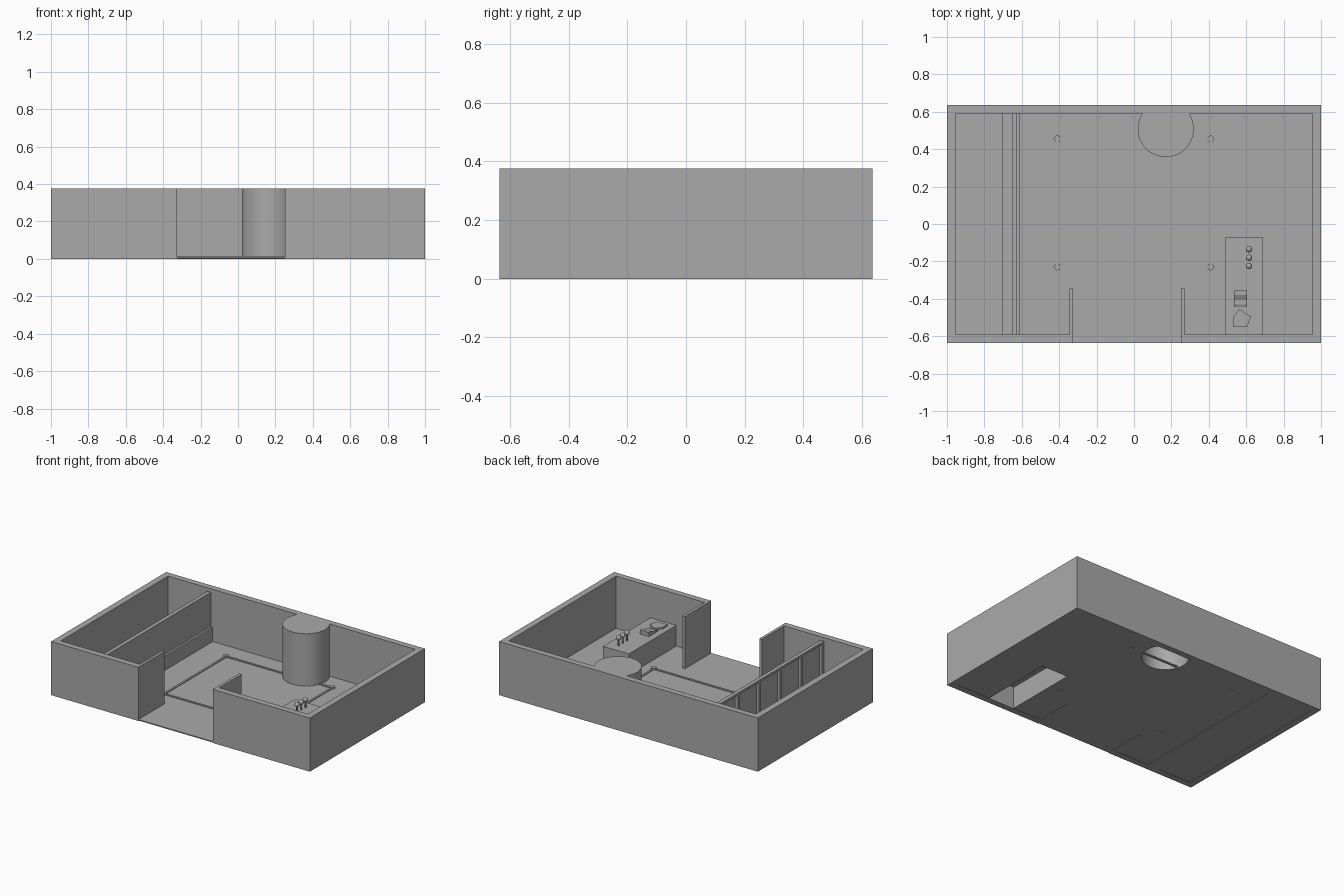
import bpy, bmesh, math
from mathutils import Vector

cube = bpy.data.objects.get("Cube")
if cube:
    bpy.data.objects.remove(cube, do_unlink=True)

GREY = (0.4, 0.4, 0.4, 1.0)
grey = bpy.data.materials.new("plain_grey")
grey.use_nodes = True
grey.diffuse_color = GREY
for node in grey.node_tree.nodes:
    if node.type == 'BSDF_PRINCIPLED':
        node.inputs["Base Color"].default_value = GREY

H = 0.375       # wall height
FLOOR = 0.01    # floor surface
TOP = 0.155     # counter top


def finish(name, bm):
    bmesh.ops.recalc_face_normals(bm, faces=bm.faces)
    mesh = bpy.data.meshes.new(name)
    bm.to_mesh(mesh)
    bm.free()
    ob = bpy.data.objects.new(name, mesh)
    bpy.context.collection.objects.link(ob)
    mesh.materials.append(grey)
    return ob


def prism(name, outline, z0, z1, open_bottom=False):
    """Extrude a flat outline from z0 up to z1."""
    bm = bmesh.new()
    base = bm.faces.new([bm.verts.new((x, y, z0)) for x, y in outline])
    res = bmesh.ops.extrude_face_region(bm, geom=[base], use_keep_orig=True)
    verts = [g for g in res["geom"] if isinstance(g, bmesh.types.BMVert)]
    bmesh.ops.translate(bm, verts=verts, vec=(0, 0, z1 - z0))
    bmesh.ops.recalc_face_normals(bm, faces=bm.faces)
    if open_bottom:
        low = [f for f in bm.faces if all(abs(v.co.z - z0) < 1e-5 for v in f.verts)]
        bmesh.ops.delete(bm, geom=low, context='FACES_ONLY')
    return finish(name, bm)


def rect(x0, x1, y0, y1):
    return [(x0, y0), (x1, y0), (x1, y1), (x0, y1)]


def ring(cx, cy, r, n=16):
    return [(cx + r * math.cos(math.tau * i / n), cy + r * math.sin(math.tau * i / n))
            for i in range(n)]


def smooth(ob):
    bpy.ops.object.select_all(action='DESELECT')
    ob.select_set(True)
    bpy.context.view_layer.objects.active = ob
    bpy.ops.object.shade_smooth_by_angle(angle=math.radians(30))


# Outer walls with the front opening and its two inward return walls
OX, OY, IX, IY = 1.0, 0.635, 0.955, 0.592
DL, DR, RET, T = -0.325, 0.25, -0.345, 0.02
prism("outer_walls", [
    (DL, -OY), (DL, RET), (DL - T, RET), (DL - T, -IY), (-IX, -IY), (-IX, IY),
    (IX, IY), (IX, -IY), (DR + T, -IY), (DR + T, RET), (DR, RET), (DR, -OY),
    (OX, -OY), (OX, OY), (-OX, OY), (-OX, -OY)], 0, H)

# Floor, running out through the opening
floor = prism("floor", [(-IX, -IY), (DL, -IY), (DL, -OY), (DR, -OY), (DR, -IY),
                        (IX, -IY), (IX, IY), (-IX, IY)], 0.003, FLOOR)

# Round column standing against the back wall, hollow below
CX, CY, R = 0.17, 0.508, 0.15
half = math.asin((IY - CY) / R)
arc = [(CX + R * math.cos(a), CY + R * math.sin(a)) for a in
       (math.pi - half + (math.pi + 2 * half) * i / 40 for i in range(41))]
smooth(prism("column", arc, 0.003, H, open_bottom=True))

# Counter on the left side, hollow below
counter = rect(0.49, 0.69, -IY, -0.07)
prism("counter", counter, 0.003, TOP, open_bottom=True)

# Openings in the floor under the hollow parts
for name, outline in (("column_cutter", arc), ("counter_cutter", counter)):
    cutter = prism(name, outline, -0.05, 0.05)
    cutter.hide_render = True
    cutter.hide_viewport = True
    mod = floor.modifiers.new(name, 'BOOLEAN')
    mod.operation = 'DIFFERENCE'
    mod.solver = 'EXACT'
    mod.object = cutter

# Shelf wall: low base, thin back panel, dividers and top rail
prism("shelf_base", rect(-0.705, -0.61, -IY, IY), 0, 0.11)
prism("shelf_panel", rect(-0.632, -0.625, -IY, IY), 0.11, 0.35)
prism("shelf_top", rect(-0.652, -0.632, -IY, IY), 0.335, 0.35)
BAYS = 5
for i in range(BAYS + 1):
    y = -IY + 0.01 + i * (2 * IY - 0.02) / BAYS
    prism("shelf_divider", rect(-0.652, -0.632, y - 0.01, y + 0.01), 0.11, 0.335)

# Low floor border with a round stud at each corner
BX, B0, B1 = 0.41, -0.23, 0.455
for y in (B0, B1):
    prism("border_strip", rect(-BX, BX, y - 0.007, y + 0.007), FLOOR - 0.002, 0.016)
for x in (-BX, BX):
    prism("border_strip", rect(x - 0.007, x + 0.007, B0, B1), FLOOR - 0.002, 0.016)
    for y in (B0, B1):
        smooth(prism("corner_stud", ring(x, y, 0.018), 0.001, 0.022))

# Three handles on the counter: stem with a ball
for y in (-0.135, -0.18, -0.225):
    smooth(prism("handle_stem", ring(0.615, y, 0.006, 10), TOP, TOP + 0.05))
    bm = bmesh.new()
    bmesh.ops.create_uvsphere(bm, u_segments=14, v_segments=8, radius=0.017)
    bmesh.ops.translate(bm, verts=bm.verts, vec=(0.615, y, TOP + 0.055))
    smooth(finish("handle_ball", bm))

# Stepped till, a side profile (y, height) swept across x
bm = bmesh.new()
steps = [(-0.455, 0), (-0.455, 0.008), (-0.445, 0.008), (-0.43, 0.015), (-0.405, 0.015),
         (-0.38, 0.028), (-0.355, 0.028), (-0.355, 0)]
side = bm.faces.new([bm.verts.new((0.535, y, TOP + z)) for y, z in steps])
res = bmesh.ops.extrude_face_region(bm, geom=[side], use_keep_orig=True)
bmesh.ops.translate(bm, verts=[g for g in res["geom"] if isinstance(g, bmesh.types.BMVert)],
                    vec=Vector((0.07, 0, 0)))
finish("till", bm)

# Five-sided tray beside the till
prism("tray", [(0.53, -0.55), (0.605, -0.55), (0.625, -0.495), (0.565, -0.455),
               (0.528, -0.5)], TOP, TOP + 0.012)
